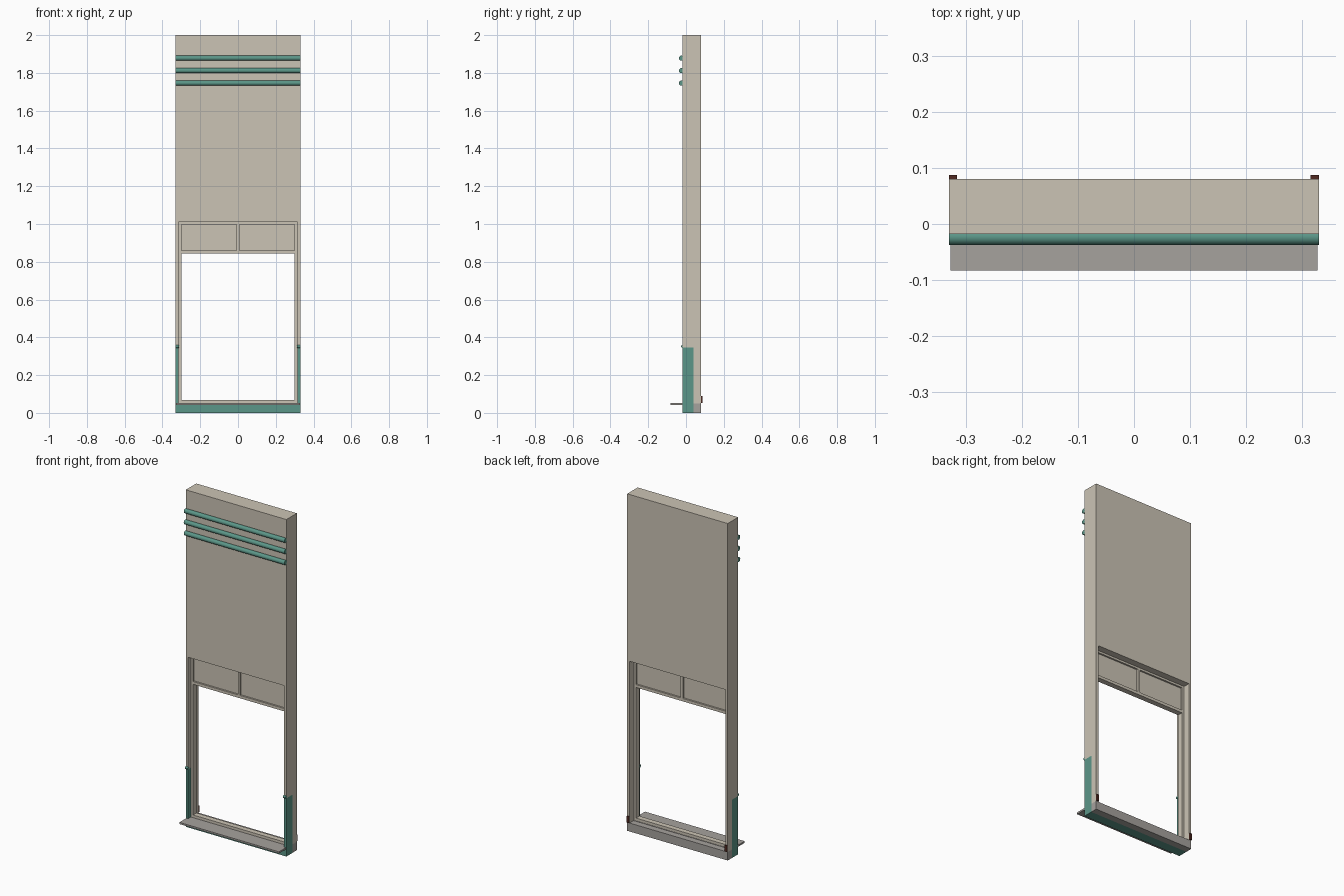
import bpy, bmesh
from math import sin, cos, pi, radians

cube = bpy.data.objects.get("Cube")
if cube:
    bpy.data.objects.remove(cube, do_unlink=True)


def material(name, rgb):
    mat = bpy.data.materials.new(name)
    mat.use_nodes = True
    mat.diffuse_color = (*rgb, 1)
    mat.node_tree.nodes["Principled BSDF"].inputs["Base Color"].default_value = (*rgb, 1)
    return mat


BEIGE = material("warm beige", (0.60, 0.55, 0.46))
TEAL = material("teal", (0.105, 0.305, 0.246))
GREY = material("stone grey", (0.38, 0.36, 0.34))
BROWN = material("dark brown", (0.08, 0.022, 0.015))


def prism(name, profile, x0, x1, mat, smooth=False):
    """Extrude a (y, z) outline from x0 to x1."""
    bm = bmesh.new()
    face = bm.faces.new([bm.verts.new((x0, y, z)) for y, z in profile])
    new = bmesh.ops.extrude_face_region(bm, geom=[face])["geom"]
    verts = [v for v in new if isinstance(v, bmesh.types.BMVert)]
    bmesh.ops.translate(bm, verts=verts, vec=(x1 - x0, 0, 0))
    bmesh.ops.recalc_face_normals(bm, faces=bm.faces)
    mesh = bpy.data.meshes.new(name)
    bm.to_mesh(mesh)
    bm.free()
    mesh.materials.append(mat)
    obj = bpy.data.objects.new(name, mesh)
    bpy.context.collection.objects.link(obj)
    if smooth:
        bpy.ops.object.select_all(action="DESELECT")
        obj.select_set(True)
        bpy.context.view_layer.objects.active = obj
        bpy.ops.object.shade_smooth_by_angle(angle=radians(40))
    return obj


def box(name, x0, x1, y0, y1, z0, z1, mat):
    return prism(name, [(y0, z0), (y1, z0), (y1, z1), (y0, z1)], x0, x1, mat)


def circle(y, z, r, n=16):
    return [(y + r * cos(2 * pi * i / n), z + r * sin(2 * pi * i / n)) for i in range(n)]


W = 0.33                 # half width of the wall
IN = 0.315               # half width of the opening
FRONT, STEP, BACK = -0.018, 0.04, 0.08
BASE, CLAD, HEAD, TOP = 0.05, 0.345, 1.01, 2.0

# Upper wall and stepped base
box("upper_wall", -W, W, FRONT, BACK, HEAD, TOP, BEIGE)
box("front_plinth", -W, W, FRONT, STEP, 0, 0.045, TEAL)
box("rear_plinth", -W, W, STEP, BACK, 0, BASE, GREY)
box("sill_ledge", -0.327, 0.327, -0.083, STEP + 0.002, 0.042, 0.052, GREY)

# Side piers with cladding in front, trim and rear brackets
pier = [(STEP, BASE), (BACK, BASE), (BACK, HEAD), (FRONT, HEAD), (FRONT, CLAD), (STEP, CLAD)]
for side, s in (("left", 1), ("right", -1)):
    a, b = sorted((s * IN, s * W))
    prism(side + "_pier", pier, a, b, BEIGE)
    box(side + "_pier_cladding", a, b, FRONT, STEP, 0.045, CLAD, TEAL)
    c, d = sorted((s * (IN - 0.002), s * W))
    prism(side + "_cladding_trim", circle(FRONT, 0.352, 0.008), c, d, TEAL, True)
    box(side + "_rear_bracket", a, b, BACK, 0.087, 0.052, 0.09, BROWN)

# Window frame
F0, F1 = 0.008, 0.04
for side, s in (("left", 1), ("right", -1)):
    a, b = sorted((s * 0.30, s * IN))
    box(side + "_frame_jamb", a, b, F0, F1, 0.052, HEAD, BEIGE)
for name, z0, z1 in (("bottom", 0.052, 0.068), ("transom", 0.843, 0.86), ("top", 0.998, HEAD)):
    box(name + "_frame_rail", -0.30, 0.30, F0, F1, z0, z1, BEIGE)
box("centre_mullion", -0.007, 0.007, F0, F1, 0.86, 0.998, BEIGE)
for side, s in (("left", 1), ("right", -1)):
    a, b = sorted((s * 0.007, s * 0.30))
    box(side + "_transom_panel", a, b, 0.018, 0.03, 0.86, 0.998, BEIGE)

# Horizontal rods across the upper wall
for i in range(3):
    prism("wall_rod_%d" % (i + 1), circle(-0.024, 1.878 - 0.066 * i, 0.0135), -W, W, TEAL, True)
